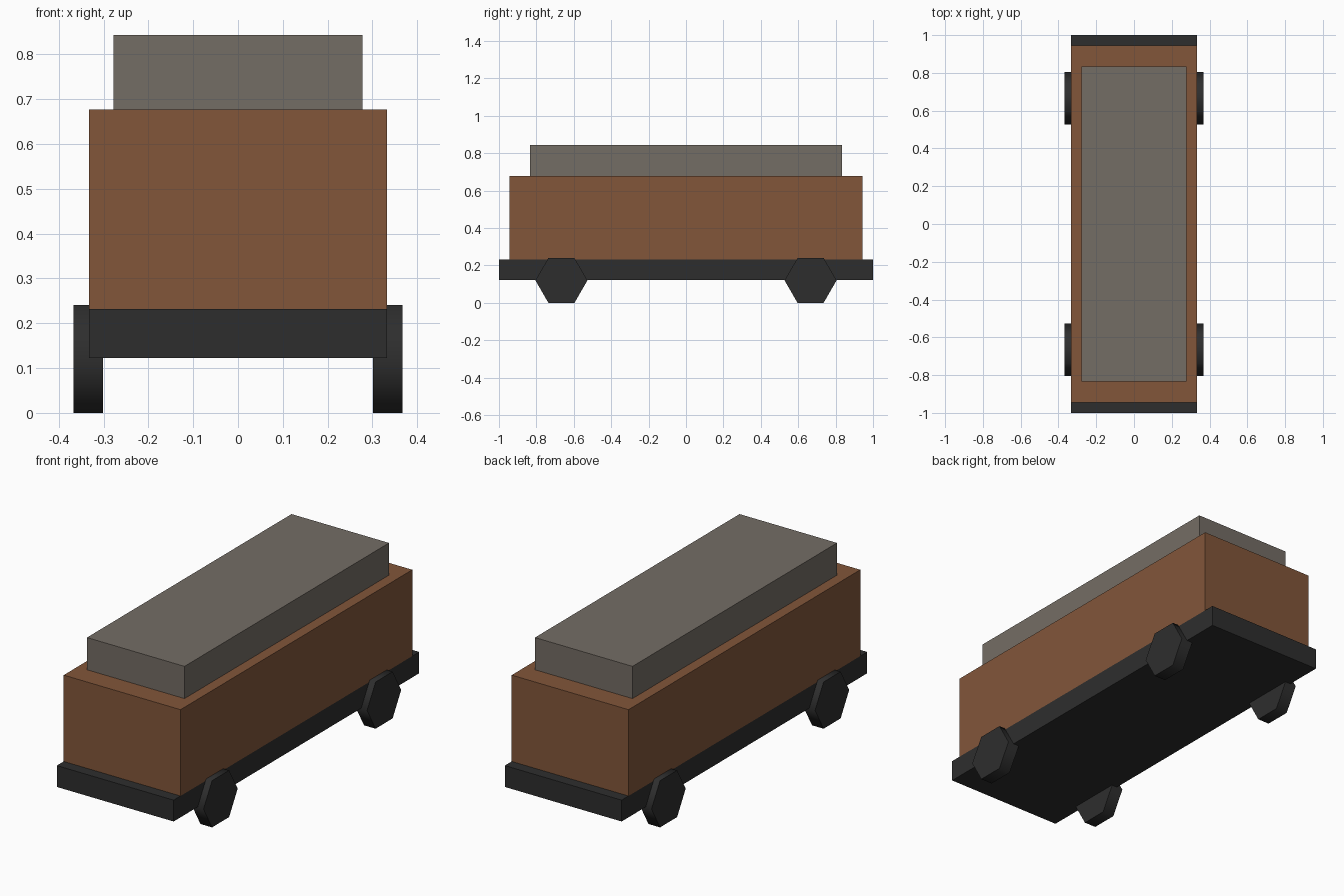
import bpy, bmesh, math
from mathutils import Matrix

if "Cube" in bpy.data.objects:
    bpy.data.objects.remove(bpy.data.objects["Cube"])


def material(name, rgb):
    m = bpy.data.materials.new(name)
    m.diffuse_color = (*rgb, 1.0)
    m.use_nodes = True
    m.node_tree.nodes["Principled BSDF"].inputs["Base Color"].default_value = m.diffuse_color
    return m


brown = material("rust brown", (0.223, 0.093, 0.042))
grey = material("warm grey", (0.175, 0.153, 0.130))
dark = material("charcoal", (0.027, 0.027, 0.027))


def add_object(name, bm, mat):
    mesh = bpy.data.meshes.new(name)
    bm.to_mesh(mesh)
    bm.free()
    mesh.materials.append(mat)
    obj = bpy.data.objects.new(name, mesh)
    bpy.context.collection.objects.link(obj)
    return obj


def box(name, half_x, half_y, z0, z1, mat):
    bm = bmesh.new()
    bmesh.ops.create_cube(bm, size=1.0, matrix=Matrix.Translation((0, 0, (z0 + z1) / 2))
                          @ Matrix.Diagonal((2 * half_x, 2 * half_y, z1 - z0, 1)))
    return add_object(name, bm, mat)


def wheel(name, x, y):
    # Six-sided disc on the x axis, points toward front and back
    bm = bmesh.new()
    bmesh.ops.create_cone(bm, cap_ends=True, segments=6, radius1=0.139, radius2=0.139,
                          depth=0.066, matrix=Matrix.Translation((x, y, 0.12))
                          @ Matrix.Rotation(math.pi / 2, 4, 'Y'))
    obj = add_object(name, bm, dark)
    # Soft rim, crisp side discs
    bpy.ops.object.select_all(action='DESELECT')
    obj.select_set(True)
    bpy.context.view_layer.objects.active = obj
    bpy.ops.object.shade_smooth_by_angle(angle=math.radians(70))


# Wagon body, stacked from the bottom
box("chassis", 0.333, 1.0, 0.122, 0.232, dark)
box("body", 0.333, 0.944, 0.232, 0.677, brown)
box("roof", 0.278, 0.833, 0.677, 0.843, grey)

# Four wheels
for side, x in (("left", -0.334), ("right", 0.334)):
    for end, y in (("front", -0.666), ("back", 0.666)):
        wheel(f"{end}_{side}_wheel", x, y)
